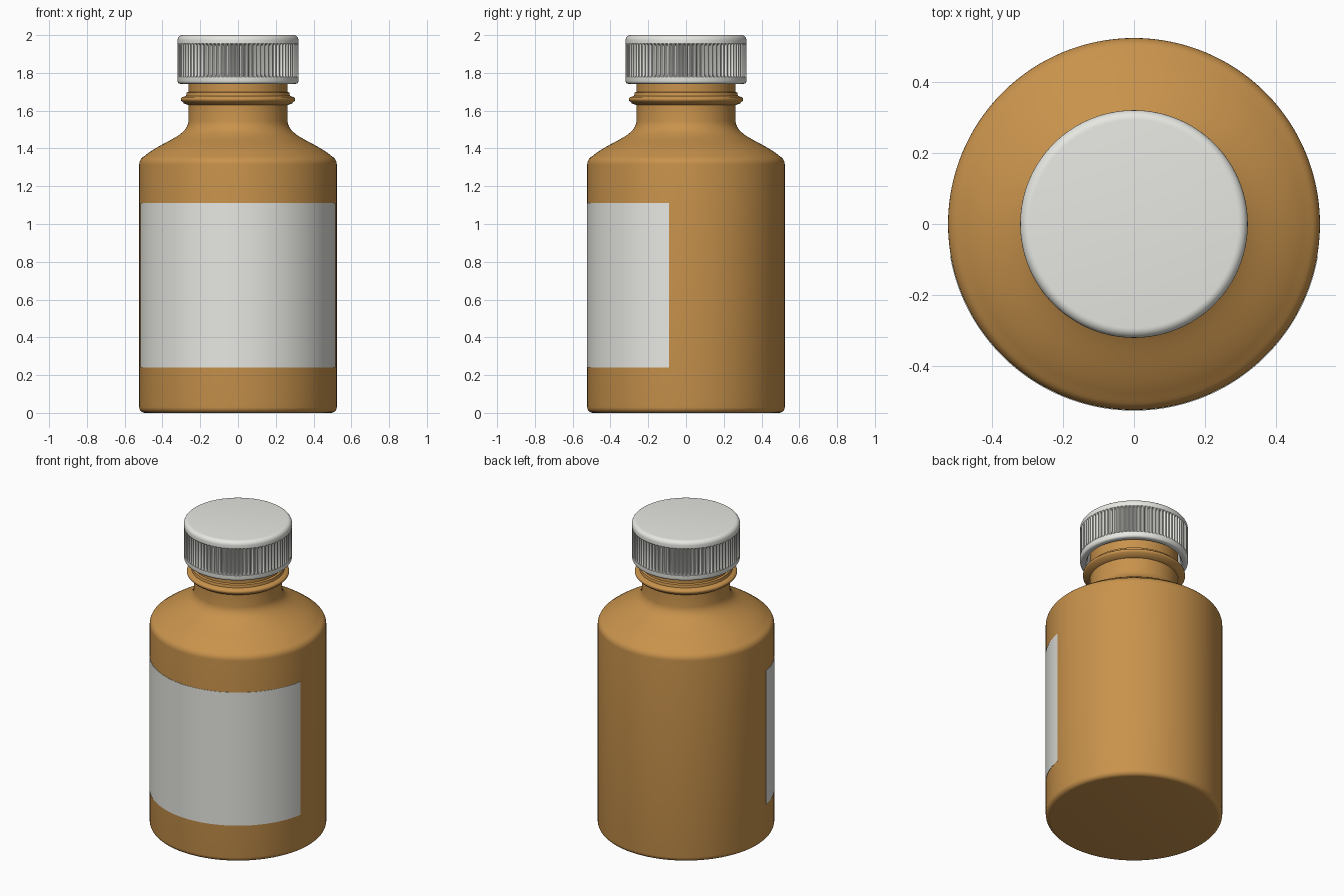
import bpy, bmesh, math
from math import sin, cos, pi, radians

cube = bpy.data.objects.get("Cube")
if cube:
    bpy.data.objects.remove(cube, do_unlink=True)


def material(name, rgb):
    m = bpy.data.materials.new(name)
    m.use_nodes = True
    m.diffuse_color = (*rgb, 1)
    bsdf = m.node_tree.nodes["Principled BSDF"]
    bsdf.inputs["Base Color"].default_value = (*rgb, 1)
    bsdf.inputs["Roughness"].default_value = 0.5
    return m


amber = material("amber", (0.58, 0.29, 0.072))
white = material("off white", (0.82, 0.82, 0.78))


def finish(name, bm, mat, angle=35):
    bmesh.ops.recalc_face_normals(bm, faces=bm.faces)
    mesh = bpy.data.meshes.new(name)
    bm.to_mesh(mesh)
    bm.free()
    mesh.materials.append(mat)
    ob = bpy.data.objects.new(name, mesh)
    bpy.context.collection.objects.link(ob)
    bpy.ops.object.select_all(action="DESELECT")
    bpy.context.view_layer.objects.active = ob
    ob.select_set(True)
    bpy.ops.object.shade_smooth_by_angle(angle=radians(angle))
    return ob


def lathe(name, profile, mat, steps=128, groove=None, angle=35):
    """Spin (radius, z) points around z and close both ends with flat discs.
    groove(row, step) returns how far a vertex is sunk inward."""
    bm = bmesh.new()
    rings = []
    for row, (r, z) in enumerate(profile):
        ring = []
        for k in range(steps):
            a = 2 * pi * k / steps
            rr = r - (groove(row, k) if groove else 0)
            ring.append(bm.verts.new((rr * cos(a), rr * sin(a), z)))
        rings.append(ring)
    for low, high in zip(rings, rings[1:]):
        for k in range(steps):
            n = (k + 1) % steps
            bm.faces.new((low[k], low[n], high[n], high[k]))
    bm.faces.new(rings[0])
    bm.faces.new(rings[-1])
    return finish(name, bm, mat, angle)


def arc(cx, cz, r, start, end, n=5):
    """Points on a rounded corner, angles in degrees."""
    return [(cx + r * cos(radians(start + (end - start) * i / n)),
             cz + r * sin(radians(start + (end - start) * i / n)))
            for i in range(n + 1)]


def bezier(p, n=14):
    """Cubic curve through two end points with two handles."""
    pts = []
    for i in range(n + 1):
        t = i / n
        w = ((1 - t) ** 3, 3 * t * (1 - t) ** 2, 3 * t * t * (1 - t), t ** 3)
        pts.append(tuple(sum(wi * q[c] for wi, q in zip(w, p)) for c in (0, 1)))
    return pts


# Bottle: rounded base, straight wall, S-shaped shoulder, neck with collar
R = 0.523
bottle = arc(R - 0.03, 0.03, 0.03, -90, 0)
bottle += arc(R - 0.05, 1.315, 0.05, 0, 52)
bottle += bezier([(0.495, 1.36), (0.40, 1.44), (0.27, 1.46), (0.262, 1.545)])
bottle += [(0.262, 1.63), (0.285, 1.637)]
bottle += arc(0.29, 1.66, 0.013, -60, 60, 6)
bottle += [(0.275, 1.678), (0.272, 1.695), (0.262, 1.70), (0.262, 1.90)]
lathe("bottle", bottle, amber)

# Cap: hollow shell with rounded rims and a ring of grip ribs
C = 0.32
cap = [(0.275, 1.93), (0.275, 1.76)]
cap += [(0.285, 1.742)] + arc(C - 0.015, 1.757, 0.015, -90, 0, 4)
cap += [(C, 1.778)]
first = len(cap)
cap += [(C, 1.788), (C, 1.945)]
cap += [(C, 1.955)]
cap += arc(C - 0.027, 1.973, 0.027, 0, 90, 6)
RIBS, PER = 84, 4


def grip(row, k):
    return 0.013 if row in (first, first + 1) and k % PER >= 2 else 0


lathe("cap", cap, white, RIBS * PER, grip)

# Label: thin curved sheet wrapped around the front
bm = bmesh.new()
half, n = radians(80), 64
sheet = []
for r in (R - 0.002, R + 0.002):
    for z in (0.24, 1.11):
        sheet.append([bm.verts.new((r * sin(a), -r * cos(a), z))
                      for a in (half * (2 * i / n - 1) for i in range(n + 1))])
inner_low, inner_high, outer_low, outer_high = sheet
loop = [inner_low, outer_low, outer_high, inner_high]
for a, b in zip(loop, loop[1:] + loop[:1]):
    for i in range(n):
        bm.faces.new((a[i], a[i + 1], b[i + 1], b[i]))
for i in (0, n):
    bm.faces.new([row[i] for row in loop])
finish("label", bm, white)
